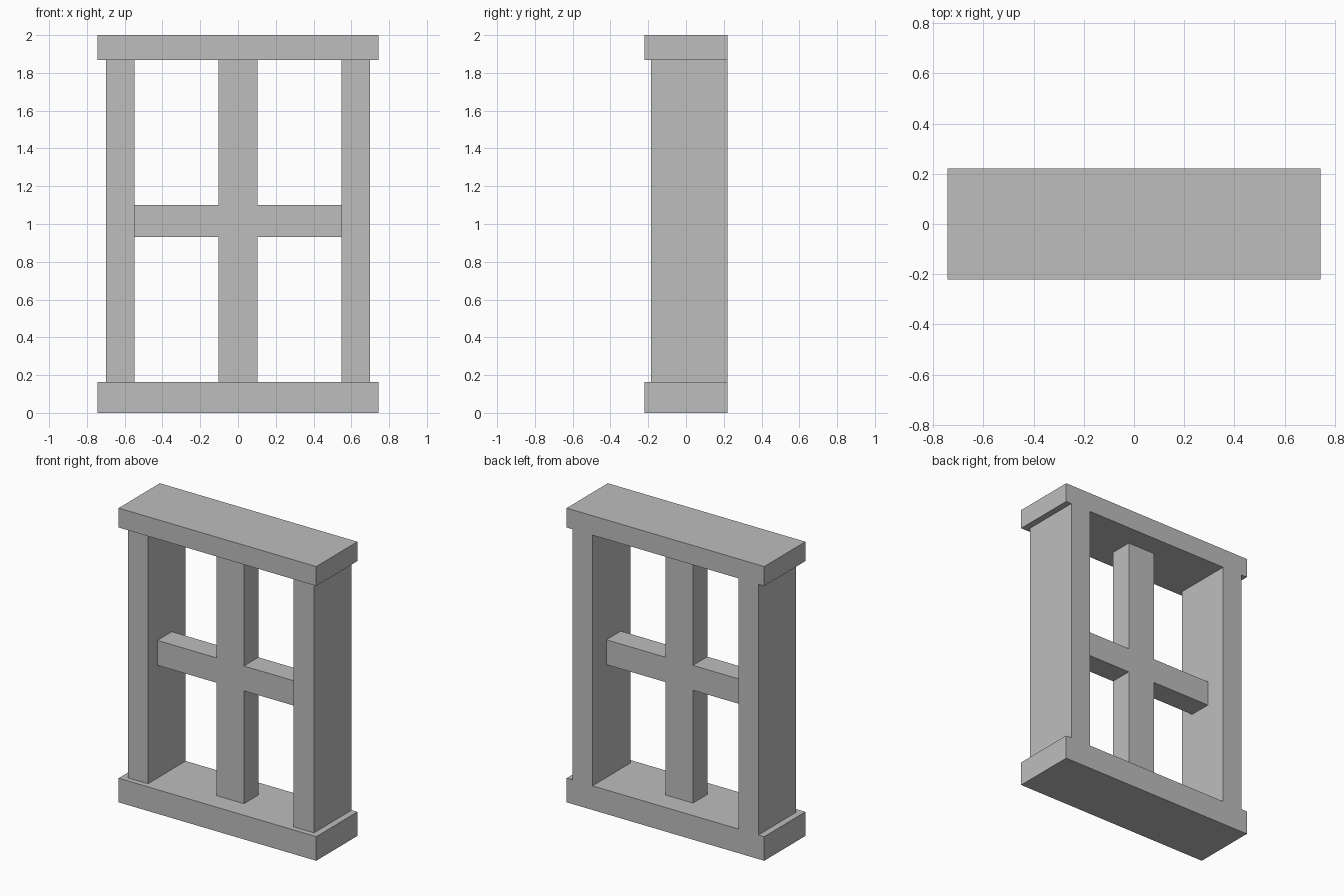
import bpy

if "Cube" in bpy.data.objects:
    bpy.data.objects.remove(bpy.data.objects["Cube"], do_unlink=True)

grey = bpy.data.materials.new("plain_grey")
colour = (0.515, 0.515, 0.515, 1)
grey.use_nodes = True
grey.diffuse_color = colour
grey.node_tree.nodes["Principled BSDF"].inputs["Base Color"].default_value = colour


def box(name, x, y, z):
    """Add a box spanning the given (low, high) ranges."""
    spans = (x, y, z)
    bpy.ops.mesh.primitive_cube_add(size=1)
    obj = bpy.context.object
    obj.name = name
    for v in obj.data.vertices:
        v.co = [low + (high - low) * (c + 0.5) for c, (low, high) in zip(v.co, spans)]
    obj.data.materials.append(grey)
    return obj


# Main heights and depths
SILL_TOP, LINTEL_BOTTOM, TOP = 0.164, 1.868, 2.0
HALF_WIDTH, HALF_DEPTH = 0.743, 0.221
JAMB_IN, JAMB_OUT = 0.548, 0.70
POST = 0.103
BAR_DEPTH = (-0.083, 0.072)
opening = (SILL_TOP, LINTEL_BOTTOM)

# Sill and lintel slabs
slab_x, slab_y = (-HALF_WIDTH, HALF_WIDTH), (-HALF_DEPTH, HALF_DEPTH)
box("sill", slab_x, slab_y, (0, SILL_TOP))
box("lintel", slab_x, slab_y, (LINTEL_BOTTOM, TOP))

# Side jambs and crossbars, flush with the slabs at the back
for side, sign in (("left", 1), ("right", -1)):
    jamb_x = sorted((sign * JAMB_IN, sign * JAMB_OUT))
    bar_x = sorted((sign * POST, sign * JAMB_IN))
    box(side + "_jamb", jamb_x, (-0.184, HALF_DEPTH), opening)
    box(side + "_crossbar", bar_x, BAR_DEPTH, (0.931, 1.10))

# Central upright
box("centre_post", (-POST, POST), BAR_DEPTH, opening)
